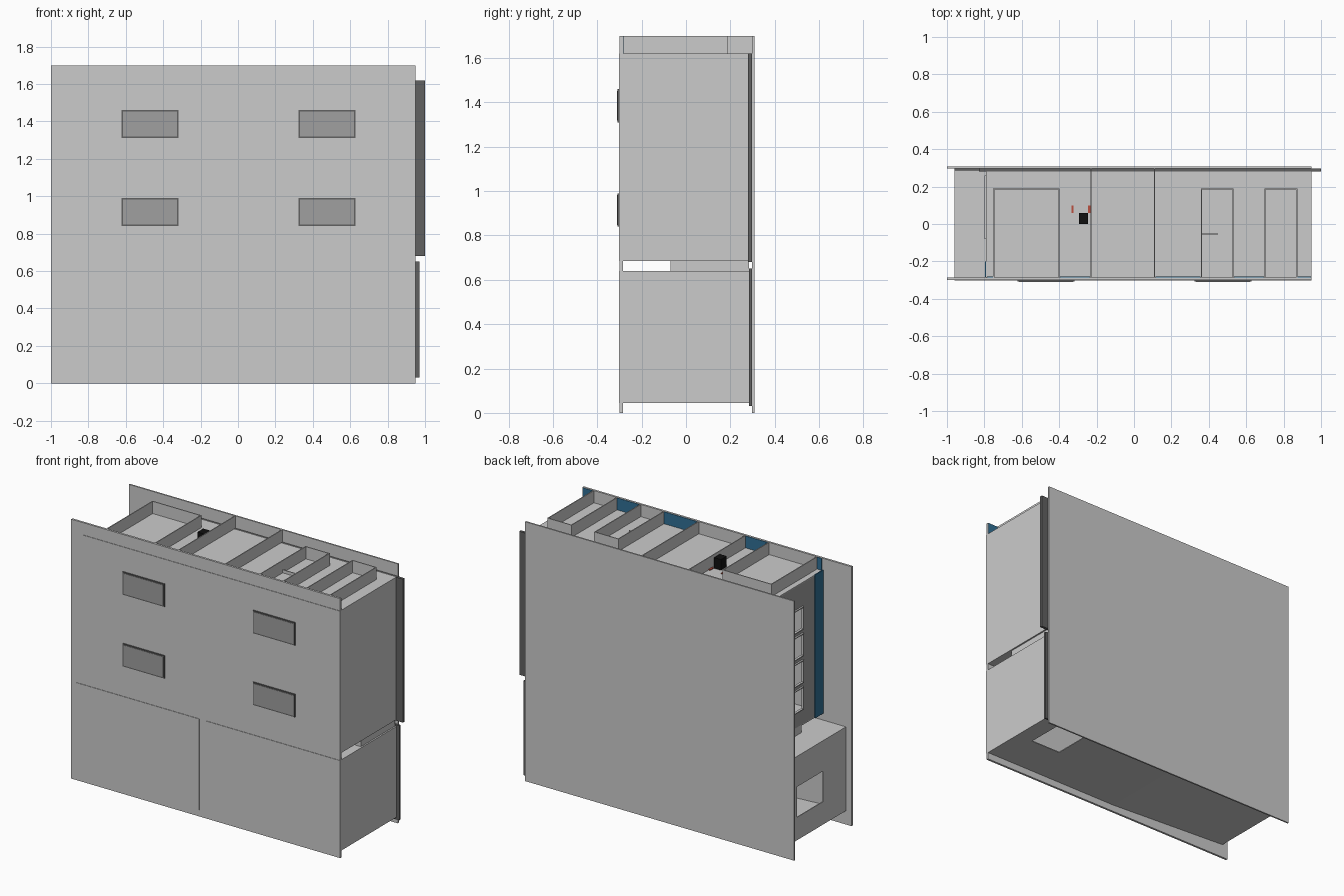
import bpy, bmesh
from mathutils import Vector

if "Cube" in bpy.data.objects:
    bpy.data.objects.remove(bpy.data.objects["Cube"])


def mat(name, c):
    m = bpy.data.materials.new(name)
    m.diffuse_color = (*c, 1)
    m.use_nodes = True
    m.node_tree.nodes["Principled BSDF"].inputs["Base Color"].default_value = m.diffuse_color
    return m


DARK = mat("dark_grey", (0.12, 0.12, 0.12))
MID = mat("mid_grey", (0.35, 0.35, 0.35))
BLUE = mat("blue", (0.03, 0.16, 0.3))
RED = mat("red", (0.5, 0.08, 0.05))
BLACK = mat("black", (0.005, 0.005, 0.005))
T = 0.006


def box(name, x, y, z, m=None, slope=0.0):
    """Box from ranges; slope raises its left end."""
    bm = bmesh.new()
    bmesh.ops.create_cube(bm, size=1)
    for v in bm.verts:
        left = v.co.x < 0
        v.co = Vector([r[0] if c < 0 else r[1] for c, r in zip(v.co, (x, y, z))])
        if left:
            v.co.z += slope
    me = bpy.data.meshes.new(name)
    bm.to_mesh(me)
    bm.free()
    ob = bpy.data.objects.new(name, me)
    bpy.context.collection.objects.link(ob)
    if m:
        me.materials.append(m)
    return ob


def cut(ob, x, y, z):
    c = box(ob.name + "_cutter", x, y, z)
    c.hide_render = True
    c.hide_viewport = True
    c.display_type = 'WIRE'
    mod = ob.modifiers.new("opening", 'BOOLEAN')
    mod.operation = 'DIFFERENCE'
    mod.solver = 'EXACT'
    mod.object = c


# Big front and back facade panels
box("front_facade", (-1, 0.95), (-0.299, -0.285), (0, 1.7))
box("back_facade", (-1, 0.95), (0.298, 0.308), (0, 1.7))

# Front skins of the three rooms, nearly flush with the facade
box("upper_front_wall", (-0.91, 0.95), (-0.302, -0.299), (0.685, 1.62))
box("lower_right_front_wall", (-0.02, 0.95), (-0.302, -0.299), (0.045, 0.64))
w = box("lower_left_front_wall", (-0.96, -0.07), (-0.302, -0.299), (0.045, 0.64))
for v in w.data.vertices:
    if v.co.x < -0.5 and v.co.z < 0.3:
        v.co.z = 0.09

# Dark outer sheets in front of the back facade
box("upper_back_sheet", (-0.83, 1.0), (0.28, 0.298), (0.68, 1.62), DARK)
box("lower_back_sheet", (-0.96, 0.97), (0.285, 0.298), (0.03, 0.65), DARK)

# Lower rooms: floors, ceilings, partitions
Y = (-0.285, 0.285)
box("lower_left_floor", (-0.96, -0.07), Y, (0.045, 0.051), None, 0.045)
floor = box("lower_right_floor", (-0.07, 0.95), Y, (0.045, 0.051))
cut(floor, (0.61, 0.83), (0.0, 0.24), (0, 0.1))
box("lower_ceiling", (-0.96, 0.95), Y, (0.634, 0.64))
box("lower_right_wall", (0.944, 0.95), Y, (0.051, 0.634))
for x in (-0.07, -0.026):
    box("lower_partition", (x, x + T), Y, (0.051, 0.634))
end = box("lower_left_wall", (-0.96, -0.954), Y, (0.09, 0.634))
cut(end, (-1, -0.9), (-0.05, 0.22), (0.24, 0.44))

# Slab between the storeys
box("storey_slab", (-0.79, 0.94), (-0.07, 0.285), (0.64, 0.685))

# Upper storey shell
box("upper_floor", (-0.79, 0.95), Y, (0.685, 0.691))
box("upper_ceiling", (-0.79, 0.95), Y, (1.614, 1.62))
box("upper_right_wall", (0.944, 0.95), Y, (0.691, 1.614))
wall = box("upper_left_wall", (-0.79, -0.784), Y, (0.691, 1.614), MID)
box("blue_corner_panel", (-0.797, -0.79), (-0.284, -0.2), (0.685, 1.625), BLUE)

# Stack of four end windows with frames
for i in range(4):
    z0 = 0.79 + i * 0.175
    cut(wall, (-0.83, -0.75), (-0.08, 0.26), (z0, z0 + 0.15))
    for z in (z0, z0 + 0.144):
        box("end_window_rail", (-0.8, -0.784), (-0.08, 0.26), (z, z + T))
    for y in (-0.08, 0.254):
        box("end_window_stile", (-0.8, -0.784), (y, y + T), (z0, z0 + 0.15))

# Low partition ribs above the ceiling: closed bays and two full-depth ribs
for a, b in ((-0.75, -0.40), (0.36, 0.53), (0.70, 0.87)):
    for x in (a, b):
        box("bay_side", (x - T / 2, x + T / 2), (-0.285, 0.19), (1.62, 1.7))
    box("bay_back", (a, b), (0.184, 0.19), (1.62, 1.7))
for x in (-0.23, 0.11):
    box("full_rib", (x - T / 2, x + T / 2), (-0.285, 0.298), (1.62, 1.7))
box("bay_shelf", (0.36, 0.45), (-0.056, -0.05), (1.62, 1.64))

# Coloured liners and small fittings on the roof
for a, b in ((-0.79, -0.75), (-0.40, -0.23), (0.11, 0.36), (0.53, 0.70), (0.87, 0.95)):
    box("blue_liner", (a + 0.004, b - 0.004), (-0.285, -0.282), (1.62, 1.698), BLUE)
for x in (-0.335, -0.245):
    box("red_trim", (x, x + 0.012), (0.06, 0.1), (1.62, 1.625), RED)
box("roof_block", (-0.295, -0.245), (0.0, 0.06), (1.62, 1.69), BLACK)

# Four facade windows: dark frame with a grey pane
for x in (-0.47, 0.475):
    for z in (0.915, 1.385):
        box("window_frame", (x - 0.152, x + 0.152), (-0.308, -0.3), (z - 0.075, z + 0.075), DARK)
        box("window_pane", (x - 0.144, x + 0.144), (-0.31, -0.3), (z - 0.067, z + 0.067), MID)
